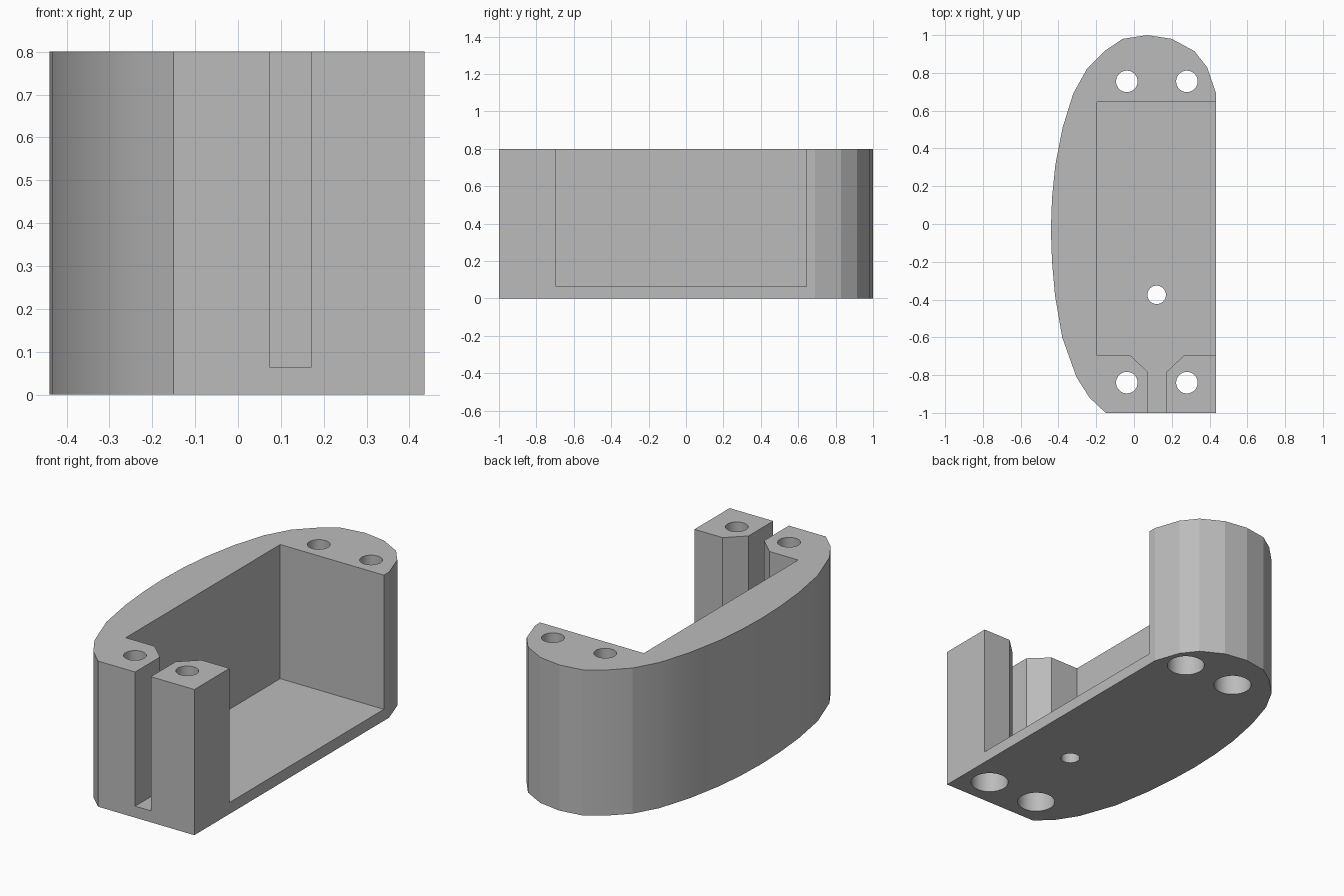
import bpy
import bmesh
import math

default = bpy.data.objects.get("Cube")
if default:
    bpy.data.objects.remove(default, do_unlink=True)

HEIGHT = 0.8
FLOOR = 0.063

# Single plain grey material
grey = bpy.data.materials.new("plain grey")
grey.use_nodes = True
colour = (0.5, 0.5, 0.5, 1)
grey.diffuse_color = colour
grey.node_tree.nodes["Principled BSDF"].inputs["Base Color"].default_value = colour


def prism(name, outline, bottom, top):
    """Extrude a flat outline between two heights."""
    bm = bmesh.new()
    face = bm.faces.new([bm.verts.new((x, y, bottom)) for x, y in outline])
    moved = bmesh.ops.extrude_face_region(bm, geom=[face])["geom"]
    verts = [v for v in moved if isinstance(v, bmesh.types.BMVert)]
    bmesh.ops.translate(bm, verts=verts, vec=(0, 0, top - bottom))
    bmesh.ops.recalc_face_normals(bm, faces=bm.faces)
    mesh = bpy.data.meshes.new(name)
    bm.to_mesh(mesh)
    bm.free()
    mesh.materials.append(grey)
    obj = bpy.data.objects.new(name, mesh)
    bpy.context.collection.objects.link(obj)
    return obj


def circle(x, y, radius, sides=32):
    return [(x + radius * math.cos(math.tau * i / sides),
             y + radius * math.sin(math.tau * i / sides)) for i in range(sides)]


def cut(body, cutter):
    """Subtract the cutter and discard it."""
    cutter.hide_render = True
    mod = body.modifiers.new("cut", 'BOOLEAN')
    mod.operation = 'DIFFERENCE'
    mod.solver = 'EXACT'
    mod.object = cutter
    bpy.context.view_layer.objects.active = body
    bpy.ops.object.modifier_apply(modifier=mod.name)
    bpy.data.objects.remove(cutter, do_unlink=True)


# Housing body: straight front and side, faceted curved back
body = prism("housing", [
    (0.435, -1), (-0.15, -1), (-0.235, -0.92), (-0.305, -0.81),
    (-0.38, -0.6), (-0.418, -0.38), (-0.434, -0.2), (-0.44, -0.03),
    (-0.434, 0.14), (-0.417, 0.31), (-0.378, 0.51), (-0.322, 0.69),
    (-0.25, 0.82), (-0.15, 0.92), (-0.06, 0.98), (0.07, 1),
    (0.2, 0.98), (0.32, 0.915), (0.387, 0.83), (0.435, 0.69)], 0, HEIGHT)

# Open pocket with a chamfered slot through the front wall
cut(body, prism("pocket_cutter", [
    (0.6, 0.645), (-0.195, 0.645), (-0.195, -0.695), (-0.02, -0.695),
    (0.075, -0.785), (0.075, -1.2), (0.17, -1.2), (0.17, -0.785),
    (0.265, -0.695), (0.6, -0.695)], FLOOR, 1))

# Screw holes with wider recesses from below
for x in (-0.038, 0.28):
    for y in (-0.84, 0.755):
        cut(body, prism("screw_cutter", circle(x, y, 0.057), -0.1, 1))
        cut(body, prism("recess_cutter", circle(x, y, 0.097), -0.1, 0.2))

# Small drain hole in the floor
cut(body, prism("floor_hole_cutter", circle(0.12, -0.375, 0.049), -0.1, 0.4))

# Smooth the curved walls, keep the corners sharp
bpy.ops.object.select_all(action='DESELECT')
body.select_set(True)
bpy.context.view_layer.objects.active = body
bpy.ops.object.shade_smooth_by_angle(angle=math.radians(15))
